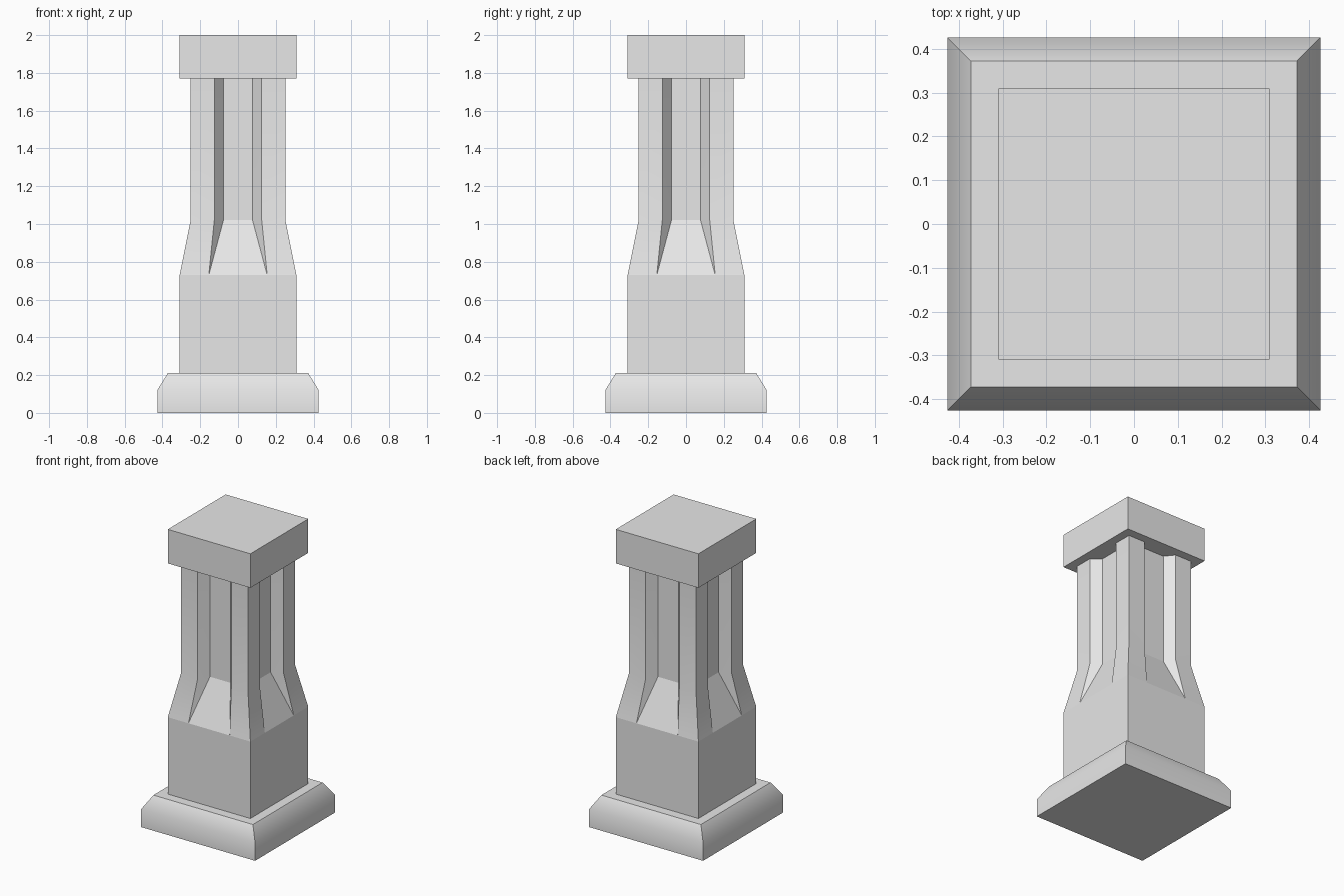
import bpy
import bmesh
import math

cube = bpy.data.objects.get("Cube")
if cube:
    bpy.data.objects.remove(cube, do_unlink=True)

# Single stone colour
stone = bpy.data.materials.new("grey_stone")
stone.use_nodes = True
stone.diffuse_color = (0.8, 0.8, 0.8, 1)
stone.node_tree.nodes["Principled BSDF"].inputs["Base Color"].default_value = (0.8, 0.8, 0.8, 1)


def square(h):
    return [(-h, -h), (h, -h), (h, h), (-h, h)]


def grooved(h, outer, inner, floor):
    """Square outline with a recess in the middle of every side."""
    side = [(-h, -h), (-outer, -h), (-inner, -floor), (inner, -floor), (outer, -h)]
    ring = []
    for _ in range(4):
        ring += side
        side = [(-y, x) for x, y in side]
    return ring


def stack(name, sections, smooth_angle=0, crease_z=None):
    """Skin a closed solid through (z, outline) sections."""
    bm = bmesh.new()
    rings = [[bm.verts.new((x, y, z)) for x, y in outline] for z, outline in sections]
    n = len(rings[0])
    for low, high in zip(rings, rings[1:]):
        for i in range(n):
            j = (i + 1) % n
            bm.faces.new((low[i], low[j], high[j], high[i]))
    bm.faces.new(rings[0][::-1])
    bm.faces.new(rings[-1])
    bmesh.ops.remove_doubles(bm, verts=bm.verts[:], dist=0.0005)
    bmesh.ops.recalc_face_normals(bm, faces=bm.faces[:])
    for f in bm.faces:
        f.smooth = smooth_angle > 0
    for e in bm.edges:
        on_crease = crease_z is not None and all(abs(v.co.z - crease_z) < 0.001 for v in e.verts)
        e.smooth = e.calc_face_angle(math.pi) < math.radians(smooth_angle) and not on_crease
    mesh = bpy.data.meshes.new(name)
    bm.to_mesh(mesh)
    bm.free()
    mesh.materials.append(stone)
    obj = bpy.data.objects.new(name, mesh)
    bpy.context.collection.objects.link(obj)
    return obj


# Plinth with a softly shaded chamfer
stack("base", [(0, square(0.426)), (0.122, square(0.426)), (0.21, square(0.372))], 40)

# Shaft: square block tapering into a grooved column
BLOCK, COLUMN, TAPER_Z = 0.309, 0.251, 0.73
block = grooved(BLOCK, BLOCK / 2, BLOCK / 2, BLOCK)
column = grooved(COLUMN, COLUMN / 2, 0.077, 0.19)
stack("shaft", [(0.21, block), (TAPER_Z, block), (1.02, column), (1.77, column)], 15, TAPER_Z)

# Cap block
stack("cap", [(1.77, square(BLOCK)), (2, square(BLOCK))])
